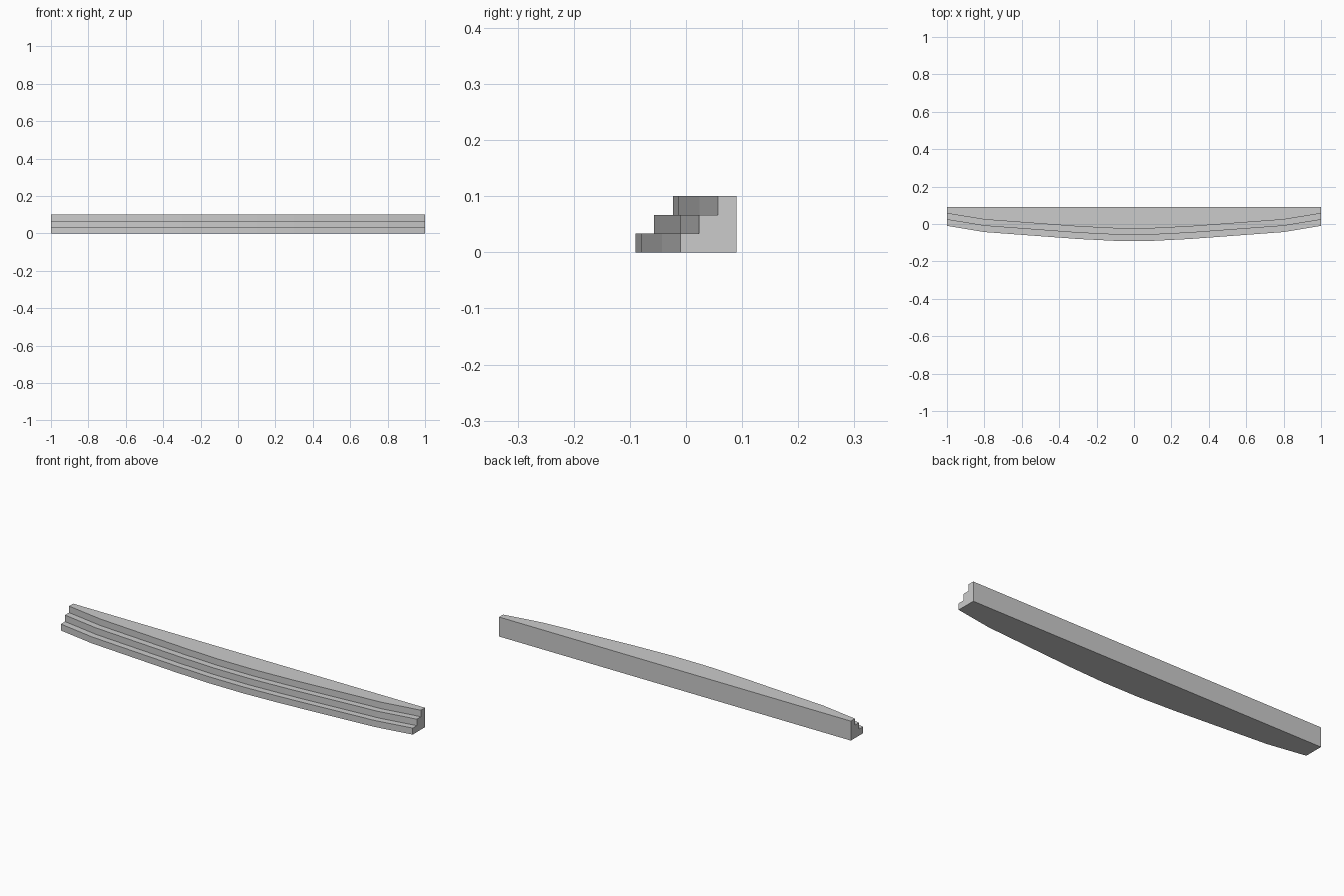
import bpy, bmesh

if "Cube" in bpy.data.objects:
    bpy.data.objects.remove(bpy.data.objects["Cube"])

STEPS = 3
RISE = 0.1 / STEPS       # height of each step
TREAD = 0.1 / STEPS      # setback of each step
BACK = 0.09

# Front edge of the lowest step: half of the bow, mirrored across x
half = [(0.1, -0.09), (0.3, -0.08), (0.8, -0.043), (1.0, -0.01)]
bow = [(-x, y) for x, y in reversed(half)] + half


def section(x, front):
    """Stepped cross-section at one point of the bow."""
    pts = [(x, BACK, 0)]
    for i in range(STEPS):
        y = front + i * TREAD
        pts += [(x, y, i * RISE), (x, y, (i + 1) * RISE)]
    return pts + [(x, BACK, STEPS * RISE)]


# Loft the cross-sections along the bow and cap both ends
bm = bmesh.new()
rings = [[bm.verts.new(p) for p in section(x, y)] for x, y in bow]
n = len(rings[0])
for a, b in zip(rings, rings[1:]):
    for i in range(n):
        j = (i + 1) % n
        bm.faces.new((a[i], a[j], b[j], b[i]))
bm.faces.new(rings[0])
bm.faces.new(rings[-1])

# Merge the flat treads, underside and back into single faces
bmesh.ops.dissolve_limit(bm, angle_limit=0.001, verts=bm.verts[:], edges=bm.edges[:])
bmesh.ops.recalc_face_normals(bm, faces=bm.faces[:])

mesh = bpy.data.meshes.new("curved_steps")
bm.to_mesh(mesh)
bm.free()
bpy.context.collection.objects.link(bpy.data.objects.new("curved_steps", mesh))
